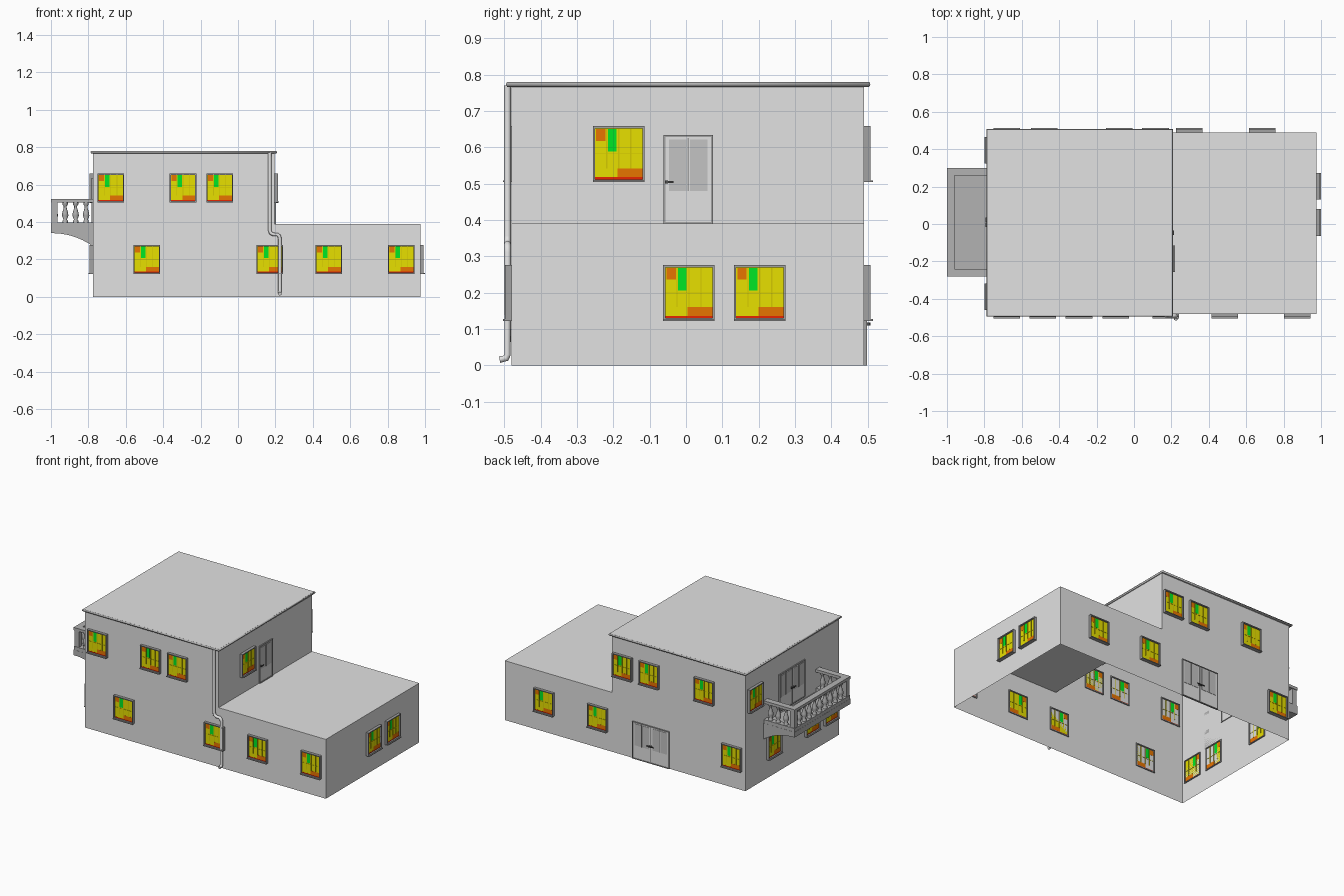
import bpy, bmesh, math
from mathutils import Matrix, Vector

cube = bpy.data.objects.get("Cube")
if cube:
    bpy.data.objects.remove(cube, do_unlink=True)


def material(name, r, g, b):
    m = bpy.data.materials.new(name)
    m.use_nodes = True
    m.diffuse_color = (r, g, b, 1)
    m.node_tree.nodes["Principled BSDF"].inputs["Base Color"].default_value = (r, g, b, 1)
    return m


WALL = material("wall grey", .76, .76, .76)
STONE = material("stone grey", .45, .45, .45)
FRAME = material("frame grey", .36, .36, .36)
PANE = material("door pane grey", .55, .55, .55)
YELLOW = material("yellow", .95, .88, 0)
OLIVE = material("dark yellow", .65, .58, 0)
GREEN = material("green", 0, .85, .02)
ORANGE = material("orange", .9, .2, 0)
RED = material("red", .9, .02, 0)
DARK = material("dark metal", .08, .08, .08)


def make_object(name, mesh, matrix=None):
    ob = bpy.data.objects.new(name, mesh)
    bpy.context.collection.objects.link(ob)
    if matrix:
        ob.matrix_world = matrix
    return ob


def mesh_from(name, bm, mats):
    bmesh.ops.recalc_face_normals(bm, faces=bm.faces)
    me = bpy.data.meshes.new(name)
    bm.to_mesh(me)
    bm.free()
    for m in mats:
        me.materials.append(m)
    return me


def boxes(name, parts):
    """One mesh from (material, x range, y range, z range) boxes."""
    bm = bmesh.new()
    mats = []
    for mat, *ranges in parts:
        if mat not in mats:
            mats.append(mat)
        mid = Vector([(a + b) / 2 for a, b in ranges])
        size = [b - a for a, b in ranges]
        made = bmesh.ops.create_cube(bm, size=1, matrix=Matrix.Translation(mid) @ Matrix.Diagonal((*size, 1)))
        for f in {f for v in made["verts"] for f in v.link_faces}:
            f.material_index = mats.index(mat)
    return mesh_from(name, bm, mats)


def extrude_profile(name, points, y0, y1, mat, skip=None):
    """Extrude an x-z outline along y; skip drops one side face by test."""
    bm = bmesh.new()
    face = bm.faces.new([bm.verts.new((x, y0, z)) for x, z in points])
    ext = bmesh.ops.extrude_face_region(bm, geom=[face], use_keep_orig=True)
    bmesh.ops.translate(bm, vec=(0, y1 - y0, 0), verts=[g for g in ext["geom"] if isinstance(g, bmesh.types.BMVert)])
    bmesh.ops.recalc_face_normals(bm, faces=bm.faces)
    if skip:
        bmesh.ops.delete(bm, geom=[f for f in bm.faces if skip(f)], context='FACES_ONLY')
    me = mesh_from(name, bm, [mat])
    return make_object(name, me)


def tube(name, points, radius, mat, cyclic=False):
    cu = bpy.data.curves.new(name, 'CURVE')
    cu.dimensions = '3D'
    cu.bevel_depth = radius
    cu.bevel_resolution = 3
    cu.use_fill_caps = True
    sp = cu.splines.new('POLY')
    sp.points.add(len(points) - 1)
    for p, co in zip(sp.points, points):
        p.co = (*co, 1)
    sp.use_cyclic_u = cyclic
    sp.use_smooth = True
    cu.materials.append(mat)
    return make_object(name, cu)


# House shell, open underneath
X0, XM, X1, Y0, Y1, LOW, TOP = -.775, .195, .975, -.48, .49, .39, .775
shell = [(X0, 0), (X1, 0), (X1, LOW), (XM, LOW), (XM, TOP), (X0, TOP)]
extrude_profile("house_walls", shell, Y0, Y1, WALL, lambda f: f.calc_center_median().z < .001)

# Roof slab with rounded gutter edge
RX0, RX1, RY0, RY1 = X0 - .008, XM + .008, Y0 - .01, Y1 + .012
make_object("roof_slab", boxes("roof_slab", [(WALL, (RX0, RX1), (RY0, RY1), (.77, .78))]))
corners = [(RX0, RY0), (RX1, RY0), (RX1, RY1), (RX0, RY1)]
tube("roof_gutter", [(x, y, .773) for x, y in corners], .007, STONE, True)

# Drainpipe with a jog and an outlet
py = Y0 - .011
tube("drainpipe", [(.17, py, .77), (.17, py, .355), (.175, py, .34), (.19, py, .333), (.21, py, .333),
                   (.22, py, .325), (.224, py, .31), (.224, py, .03), (.224, py - .004, .02),
                   (.224, py - .022, .016)], .0095, WALL)

# Wall placement: offset along the wall seen from outside, and height
WALLS = {"front": (Vector((0, Y0, 0)), 0), "right": (Vector((X1, 0, 0)), 90),
         "upper_right": (Vector((XM, 0, 0)), 90), "back": (Vector((0, Y1, 0)), 180),
         "left": (Vector((X0, 0, 0)), -90)}


def on_wall(wall, u, z):
    origin, angle = WALLS[wall]
    return Matrix.Translation(origin) @ Matrix.Rotation(math.radians(angle), 4, 'Z') @ Matrix.Translation((u, 0, z))


def frame_parts(w, z0, z1, t, y):
    return [(FRAME, (-w, -w + t), y, (z0, z1)), (FRAME, (w - t, w), y, (z0, z1)),
            (FRAME, (-w + t, w - t), y, (z1 - t, z1)), (FRAME, (-w + t, w - t), y, (z0, z0 + t))]


# Window: frame, sill, yellow glazing and colour patches on both faces
W, H = .071, .076
flat, patch, bar = (-.008, 0), (-.0085, .0005), (-.011, .003)
parts = frame_parts(W, -H, H, .006, (-.018, .006))
parts += [(FRAME, (-W, W), (-.024, 0), (-H - .002, -H + .003)),
          (YELLOW, (-W + .006, W - .006), flat, (-H + .006, H - .006)),
          (GREEN, (-.03, -.006), patch, (.006, .068)),
          (ORANGE, (-.062, -.036), patch, (.036, .068)),
          (ORANGE, (-.004, .065), patch, (-.064, -.04)),
          (RED, (-.065, .065), patch, (-.07, -.064))]
parts += [(OLIVE, (x - .0015, x + .0015), bar, (-.04, .068)) for x in (-.033, 0, .033)]
parts += [(OLIVE, (-.065, .065), (-.0095, .0015), (-.001, .001))]
window_mesh = boxes("window", parts)

LOWZ, HIGHZ = .2, .582
layout = {
    "front": [(u, LOWZ) for u in (-.488, .17, .485, .873)] + [(u, HIGHZ) for u in (-.68, -.294, -.098)],
    "right": [(u, LOWZ) for u in (.008, .203)],
    "upper_right": [(-.185, HIGHZ)],
    "back": [(u, LOWZ) for u in (.68, -.295, -.685)] + [(u, HIGHZ) for u in (.48, .08, -.115)],
    "left": [(u, LOWZ) for u in (.39, .195, -.2)] + [(-.395, HIGHZ)],
}
for wall, spots in layout.items():
    for i, (u, z) in enumerate(spots):
        make_object(f"{wall}_window_{i + 1}", window_mesh, on_wall(wall, u, z))


# Door leaf: frame, plain panel, two tall panes and a handle
def door_mesh(name, side):
    p = frame_parts(.068, 0, .244, .005, (-.008, .004))
    p += [(WALL, (-.063, .063), (-.004, .002), (.005, .239))]
    p += [(PANE, (s * .029 - .024, s * .029 + .024), (-.006, .003), (.09, .232)) for s in (-1, 1)]
    p += [(FRAME, (-.002, .002), (-.008, 0), (.09, .235)),
          (DARK, (side * .06 - .004, side * .06 + .004), (-.018, 0), (.11, .118)),
          (DARK, sorted((side * .06, side * .04)), (-.018, -.014), (.112, .117))]
    return boxes(name, p)


door_a, door_b = door_mesh("door_left_handle", -1), door_mesh("door_right_handle", 1)
make_object("terrace_door", door_a, on_wall("upper_right", .006, LOW))
for wall, u, z, label in (("back", .09, 0, "entrance"), ("left", -.01, LOW, "balcony")):
    make_object(label + "_door_1", door_b, on_wall(wall, u - .066, z))
    make_object(label + "_door_2", door_a, on_wall(wall, u + .066, z))

# Balcony: curved underside, floor edge, handrail
BX, BY0, BY1 = -1.0, -.28, .30
curve = [(BX + .225 * t, .34 - .07 * t ** 2.2) for t in (i / 8 for i in range(9))]
extrude_profile("balcony_base", [(X0, .375), (BX, .375)] + curve, BY0, BY1, STONE)
R = .04


def rim(z0, z1, inset):
    o, i = inset, R - inset
    return [(STONE, (BX + o, BX + i), (BY0 + o, BY1 - o), (z0, z1)),
            (STONE, (BX + i, X0), (BY0 + o, BY0 + i), (z0, z1)),
            (STONE, (BX + i, X0), (BY1 - i, BY1 - o), (z0, z1))]


make_object("balcony_kerb", boxes("balcony_kerb", rim(.375, .398, .001)))
make_object("balcony_handrail", boxes("balcony_handrail", rim(.504, .522, 0)))

# Turned balusters, one lathed mesh reused along three sides
outline = [(.014, 0), (.014, .01), (.009, .016), (.017, .035), (.016, .05), (.008, .078), (.008, .088), (.014, .096), (.014, .108)]
bm = bmesh.new()
pts = [bm.verts.new((r, 0, z)) for r, z in outline]
edges = [bm.edges.new(pair) for pair in zip(pts, pts[1:])]
bmesh.ops.spin(bm, geom=pts + edges, cent=(0, 0, 0), axis=(0, 0, 1), angle=math.tau, steps=12)
bmesh.ops.remove_doubles(bm, verts=bm.verts, dist=.0001)
baluster = mesh_from("baluster", bm, [STONE])
for f in baluster.polygons:
    f.use_smooth = True

h = R / 2
spots = [(BX + h + .056 * i, y) for i in range(1, 4) for y in (BY0 + h, BY1 - h)]
step = (BY1 - BY0 - R) / 10
spots += [(BX + h, BY0 + h + step * i) for i in range(1, 10)]
for i, (x, y) in enumerate(spots):
    make_object(f"baluster_{i + 1}", baluster, Matrix.Translation((x, y, .397)))

# Square corner posts
for name, y in (("front", BY0 + h), ("back", BY1 - h)):
    make_object(f"{name}_balcony_post", boxes("post", [(STONE, (BX + .004, BX + .036), (y - .016, y + .016), (.397, .506))]))
